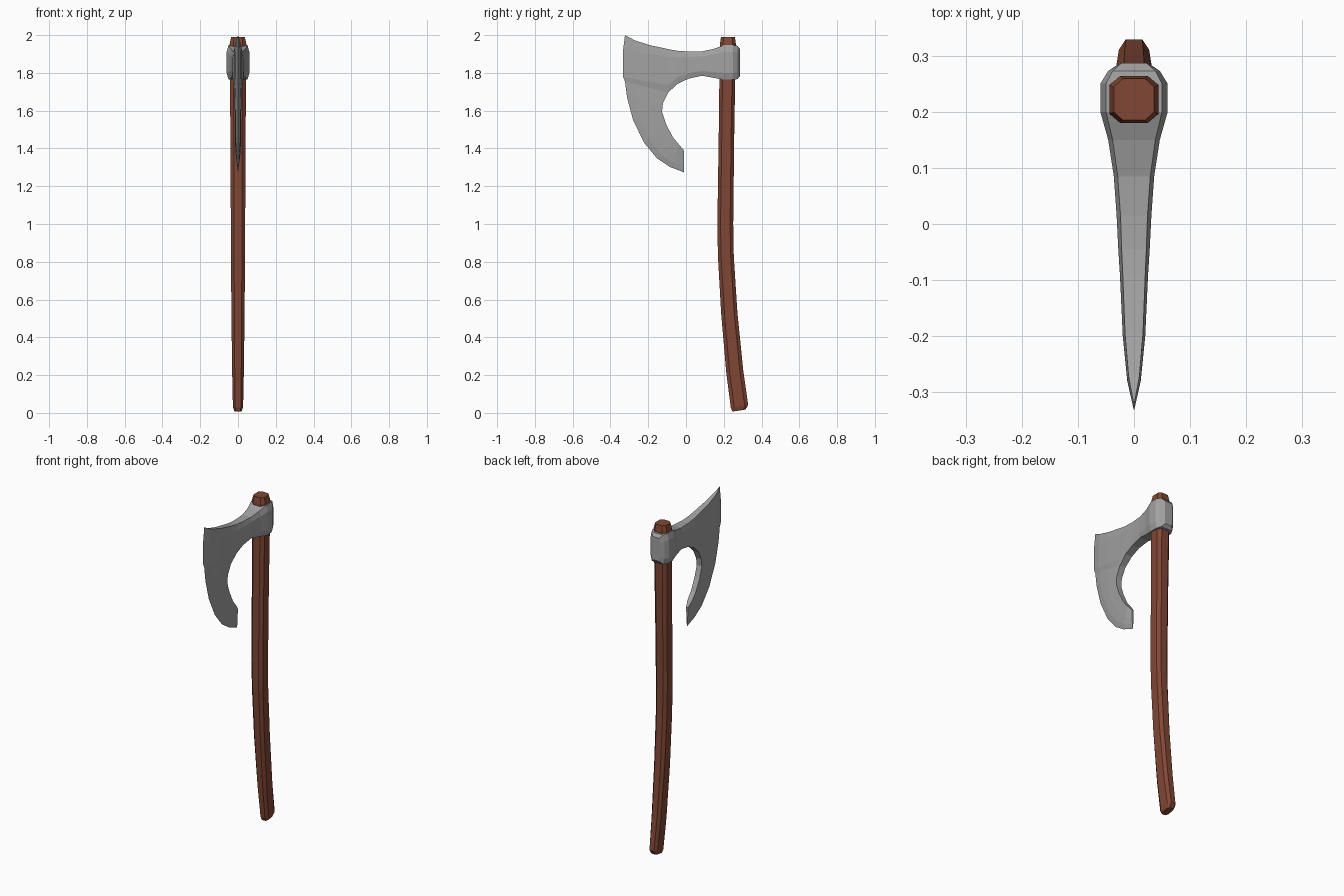
import bpy, bmesh
from mathutils import Vector


def material(name, rgb):
    m = bpy.data.materials.new(name)
    m.diffuse_color = (*rgb, 1)
    return m


def finish(bm, name, mat):
    bmesh.ops.remove_doubles(bm, verts=bm.verts, dist=0.0005)
    bmesh.ops.recalc_face_normals(bm, faces=bm.faces)
    me = bpy.data.meshes.new(name)
    bm.to_mesh(me)
    bm.free()
    me.materials.append(mat)
    ob = bpy.data.objects.new(name, me)
    bpy.context.collection.objects.link(ob)
    return ob


steel = material("steel grey", (0.36, 0.36, 0.36))
wood = material("reddish brown wood", (0.22, 0.063, 0.035))

# Handle: chamfered rectangular sections swept along a bent centre line
# (centre y, z, half width x, half depth y, end tilt)
sections = [(0.280, 0.012, 0.020, 0.034, 0.15), (0.283, 0.035, 0.027, 0.046, 0.15),
            (0.258, 0.22, 0.031, 0.045, 0.12), (0.229, 0.53, 0.035, 0.043, 0.07),
            (0.211, 0.83, 0.037, 0.042, 0.0), (0.208, 1.0, 0.038, 0.042, 0.0),
            (0.214, 1.45, 0.040, 0.041, 0.0), (0.219, 1.80, 0.043, 0.042, 0.0),
            (0.222, 1.955, 0.044, 0.042, 0.0), (0.222, 1.99, 0.036, 0.037, 0.0)]
octagon = [(1, -0.6), (1, 0.6), (0.55, 1), (-0.55, 1), (-1, 0.6), (-1, -0.6), (-0.55, -1), (0.55, -1)]
bm = bmesh.new()
rings = [[bm.verts.new((a * hx, y + b * hy, z + b * hy * tilt)) for a, b in octagon]
         for y, z, hx, hy, tilt in sections]
for r0, r1 in zip(rings, rings[1:]):
    for i in range(8):
        j = (i + 1) % 8
        bm.faces.new((r0[i], r0[j], r1[j], r1[i]))
bm.faces.new(rings[0])
bm.faces.new(rings[-1])
finish(bm, "handle", wood)

# Axe head: half sheet of (thickness, y, z) points, mirrored and closed at the rim
# Socket and neck columns: y, top z, bottom z, half thickness, rim thickness
neck = [(0.287, 1.925, 1.785, 0.025, 0.022), (0.273, 1.943, 1.767, 0.046, 0.038),
        (0.25, 1.947, 1.764, 0.060, 0.050), (0.20, 1.947, 1.764, 0.060, 0.050),
        (0.15, 1.928, 1.773, 0.046, 0.038), (0.085, 1.914, 1.785, 0.036, 0.029),
        (0.015, 1.913, 1.770, 0.031, 0.024), (-0.045, 1.917, 1.742, 0.028, 0.022)]
# Blade rows from top to beard: inner y, z, cutting edge y, z, half thickness
blade = [(-0.09, 1.925, -0.323, 2.0, 0.020), (-0.09, 1.885, -0.333, 1.92, 0.025),
         (-0.092, 1.735, -0.333, 1.778, 0.025), (-0.095, 1.695, -0.323, 1.755, 0.019),
         (-0.122, 1.64, -0.312, 1.67, 0.018), (-0.127, 1.595, -0.280, 1.55, 0.017),
         (-0.106, 1.53, -0.222, 1.43, 0.017), (-0.07, 1.46, -0.153, 1.347, 0.016),
         (-0.035, 1.418, -0.085, 1.302, 0.015), (-0.01, 1.388, -0.01, 1.273, 0.006)]
rows = [[] for _ in blade]
for y, top, bottom, t, rim in neck:
    inset = min(0.036, (top - bottom) * 0.2)
    for r, (z, x) in enumerate([(top, rim), (top - inset, t), (bottom + inset, t), (bottom, rim)]):
        rows[r].append(Vector((x, y, z)))
for r, (y0, z0, y1, z1, t) in enumerate(blade):
    for f, thick in ((0, 1), (0.45, 0.8), (0.78, 0.48), (1, 0)):
        dip = 0.011 if r == 0 and 0 < f < 1 else 0
        rows[r].append(Vector((t * thick, y0 + (y1 - y0) * f, z0 + (z1 - z0) * f - dip)))

bm = bmesh.new()
pairs = []
for row in rows:
    pairs.append([(bm.verts.new(p), bm.verts.new((-p.x, p.y, p.z))) for p in row])
for a, b in zip(pairs, pairs[1:]):
    n = min(len(a), len(b))
    a, b = a[-n:], b[-n:]
    for k in range(n - 1):
        for s in (0, 1):
            bm.faces.new((a[k][s], a[k + 1][s], b[k + 1][s], b[k][s]))
# Rim joining the two sides
count = len(neck)
outline = pairs[0][::-1] + [pairs[r][0] for r in (1, 2)] + pairs[3][:count + 1]
outline += [pairs[r][0] for r in range(4, len(pairs))] + pairs[-1][1:]
for p, q in zip(outline, outline[1:]):
    bm.faces.new((p[0], q[0], q[1], p[1]))
finish(bm, "axe_head", steel)
